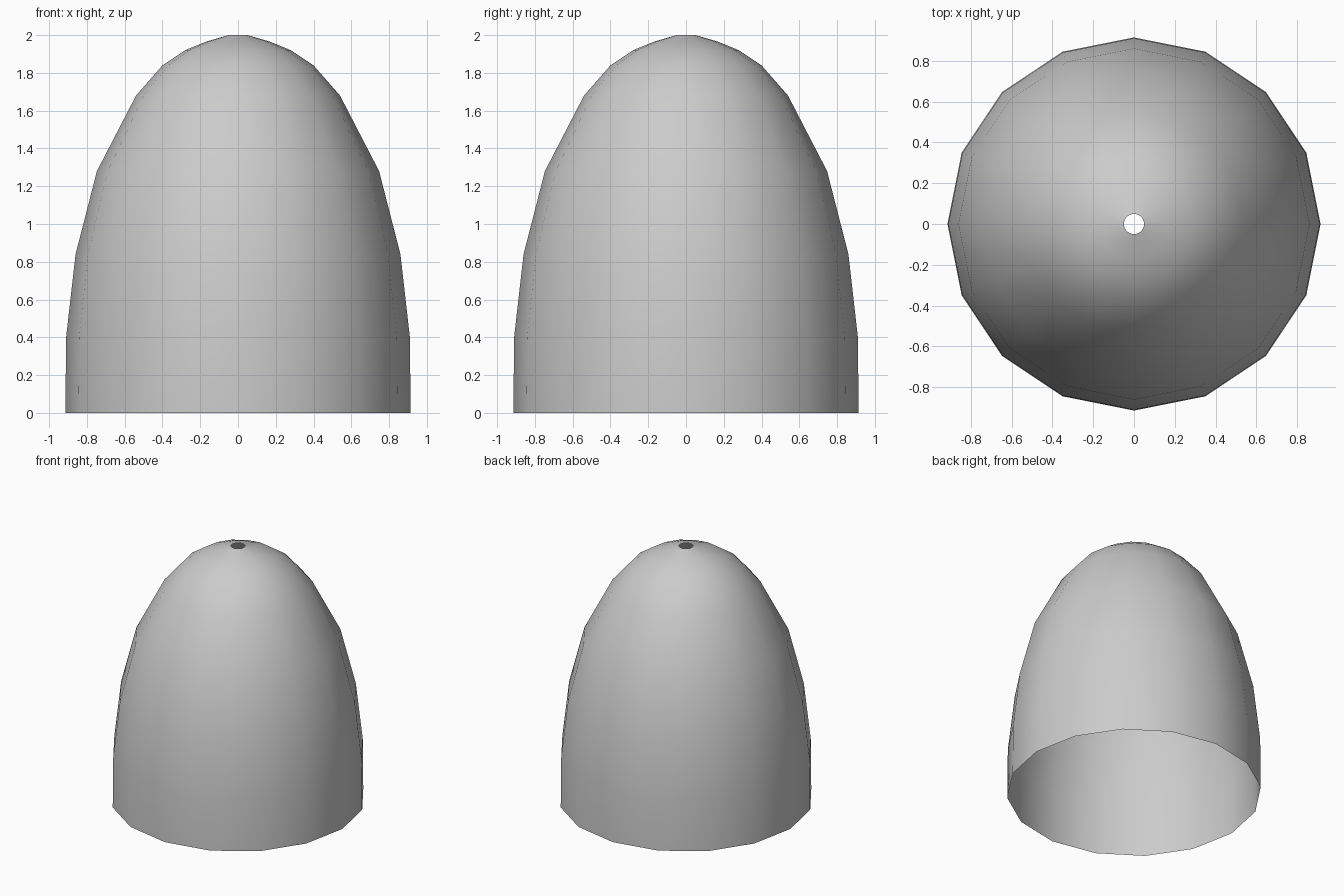
import bpy, bmesh, math

if "Cube" in bpy.data.objects:
    bpy.data.objects.remove(bpy.data.objects["Cube"])

SIDES = 16
# Dome profile: radius, height
PROFILE = [(0.914, 0), (0.91, 0.4), (0.86, 0.84), (0.747, 1.28), (0.54, 1.68),
           (0.40, 1.84), (0.28, 1.92), (0.17, 1.965), (0.05, 2.0)]

# Open thin shell, revolved around z, with a small hole at the top
bm = bmesh.new()
rings = []
for r, z in PROFILE:
    rings.append([bm.verts.new((r * math.cos(2 * math.pi * i / SIDES),
                                r * math.sin(2 * math.pi * i / SIDES), z))
                  for i in range(SIDES)])
for low, high in zip(rings, rings[1:]):
    for i in range(SIDES):
        j = (i + 1) % SIDES
        bm.faces.new((low[i], low[j], high[j], high[i])).smooth = True

mesh = bpy.data.meshes.new("dome_shell")
bm.to_mesh(mesh)
bm.free()
dome = bpy.data.objects.new("dome_shell", mesh)
bpy.context.collection.objects.link(dome)
